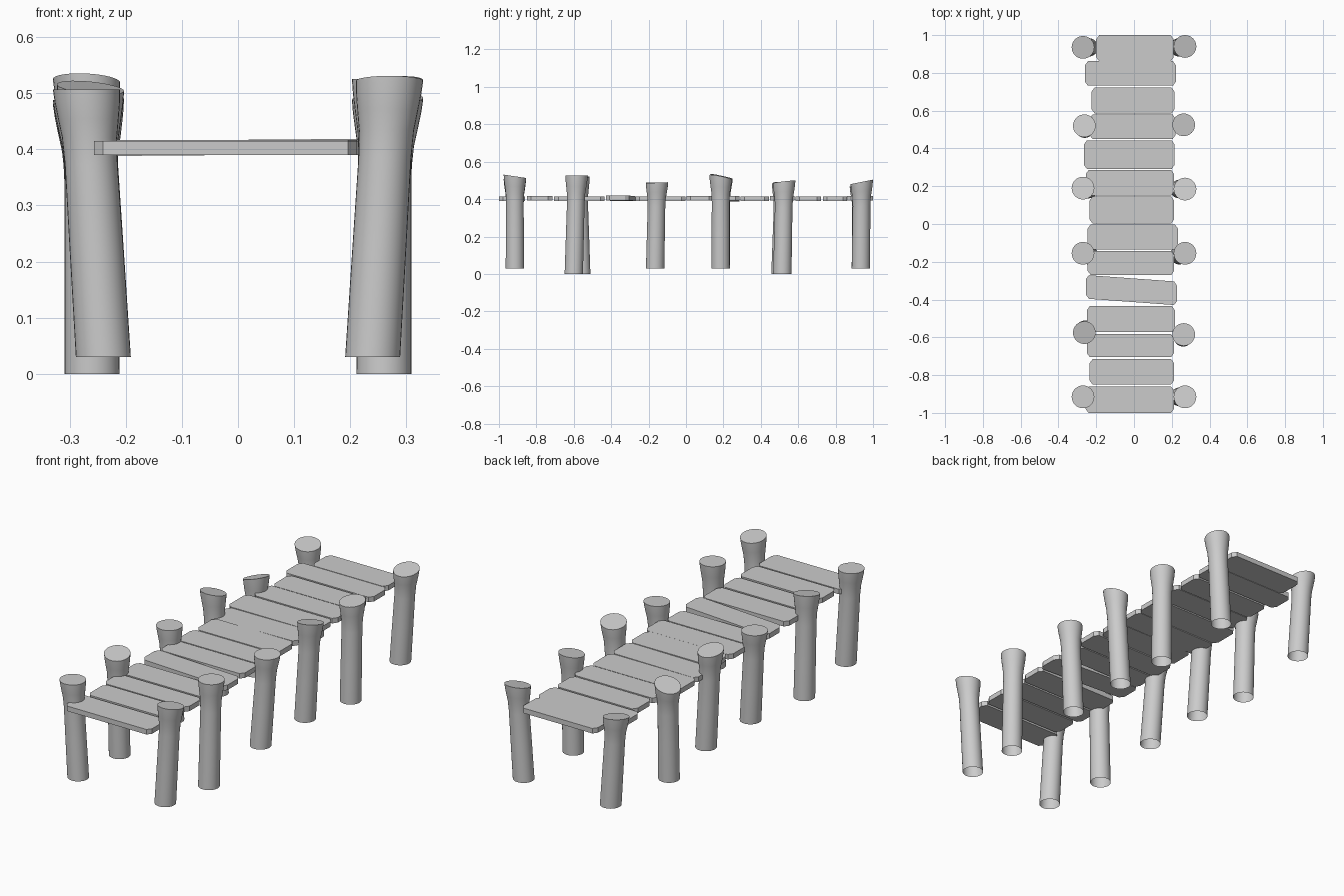
import bpy
import bmesh
import math

if "Cube" in bpy.data.objects:
    bpy.data.objects.remove(bpy.data.objects["Cube"], do_unlink=True)

GREY = (0.6, 0.6, 0.6, 1.0)
wood = bpy.data.materials.new("pale_grey_wood")
wood.use_nodes = True
wood.diffuse_color = GREY
wood.node_tree.nodes["Principled BSDF"].inputs["Base Color"].default_value = GREY


def make_object(name, bm):
    bmesh.ops.recalc_face_normals(bm, faces=bm.faces)
    mesh = bpy.data.meshes.new(name)
    bm.to_mesh(mesh)
    bm.free()
    mesh.materials.append(wood)
    obj = bpy.data.objects.new(name, mesh)
    bpy.context.scene.collection.objects.link(obj)
    return obj


# Post profile: fraction of the height, radius
PROFILE = [(0, .049), (.4, .048), (.72, .047), (.82, .049),
           (.89, .054), (.95, .058), (1, .06)]
SIDES = 32


def post(name, base, top, slope):
    """Leaning flared post with a slanted flat top and an open foot."""
    bm = bmesh.new()
    rings = []
    for t, radius in PROFILE:
        cx, cy, cz = (b + (e - b) * t for b, e in zip(base, top))
        slant = t ** 6
        ring = []
        for i in range(SIDES):
            a = math.tau * i / SIDES
            dx, dy = radius * math.cos(a), radius * math.sin(a)
            dz = slant * (slope[0] * dx + slope[1] * dy)
            ring.append(bm.verts.new((cx + dx, cy + dy, cz + dz)))
        rings.append(ring)
    for low, high in zip(rings, rings[1:]):
        for i in range(SIDES):
            j = (i + 1) % SIDES
            bm.faces.new((low[i], low[j], high[j], high[i]))
    bm.faces.new(rings[-1])
    obj = make_object(name, bm)
    # Smooth sides, crisp rim around the cap
    for poly in obj.data.polygons:
        poly.use_smooth = len(poly.vertices) == 4
    for edge in obj.data.edges:
        if all(v >= SIDES * (len(PROFILE) - 1) for v in edge.vertices):
            edge.use_edge_sharp = True


def plank(name, x0, x1, y0, y1, skew=0.0, z=.39, tilt=0.0):
    """Flat board with clipped corners; skew shifts its right end in y."""
    c, d = .016, .022
    outline = [(x0, y0 + d), (x0 + c, y0), (x1 - c, y0), (x1, y0 + d),
               (x1, y1 - d), (x1 - c, y1), (x0 + c, y1), (x0, y1 - d)]
    bm = bmesh.new()
    verts = [bm.verts.new((x, y + skew * (x - x0) / (x1 - x0), z + tilt * x))
             for x, y in outline]
    face = bm.faces.new(verts)
    grown = bmesh.ops.extrude_face_region(bm, geom=[face])
    bmesh.ops.translate(bm, vec=(0, 0, .025),
                        verts=[g for g in grown["geom"]
                               if isinstance(g, bmesh.types.BMVert)])
    make_object(name, bm)


# Posts per row, front to back: base y, top y, top z, slope in x and y
LEFT_ROW = [(-.915, -.915, .522, 0, -.15), (-.6, -.585, .525, 0, 0),
            (-.165, -.155, .488, 0, .04), (.185, .185, .517, .1, -.2),
            (.515, .525, .492, .05, .12), (.935, .94, .492, 0, .2)]
RIGHT_ROW = [(-.915, -.915, .507, 0, 0), (-.56, -.575, .51, -.1, .18),
             (-.165, -.155, .488, 0, 0), (.185, .19, .522, -.05, -.22),
             (.505, .52, .472, .3, -.15), (.935, .935, .475, -.1, .15)]
for side, sign, rows in (("left", 1, LEFT_ROW), ("right", -1, RIGHT_ROW)):
    for n, (y_base, y_top, z_top, sx, sy) in enumerate(rows):
        deep = n in (1, 4)
        base = (sign * (.26 if deep else .24), y_base, 0 if deep else .03)
        top = (sign * (.263 if deep else .27), y_top, z_top)
        post(f"{side}_post_{n + 1}", base, top, (sx, sy))

# Deck boards, front to back: left x, right x, front y, back y
BOARDS = [(-.257, .212, -1, -.86), (-.235, .212, -.85, -.715),
          (-.25, .212, -.705, -.583), (-.25, .217, -.573, -.435),
          (-.255, .228, -.395, -.27), (-.245, .213, -.27, -.142),
          (-.245, .232, -.136, -.002), (-.235, .212, .002, .146),
          (-.255, .212, .15, .287), (-.265, .215, .291, .443),
          (-.235, .22, .449, .58), (-.225, .215, .586, .722),
          (-.26, .222, .732, .862), (-.2, .21, .861, 1)]
for n, (x0, x1, y0, y1) in enumerate(BOARDS):
    plank(f"deck_board_{n + 1}", x0, x1, y0, y1,
          skew=-.035 if n == 4 else 0,
          z=.39 + (.002 if n % 3 == 1 else 0),
          tilt=.008 if n in (4, 8) else 0)
